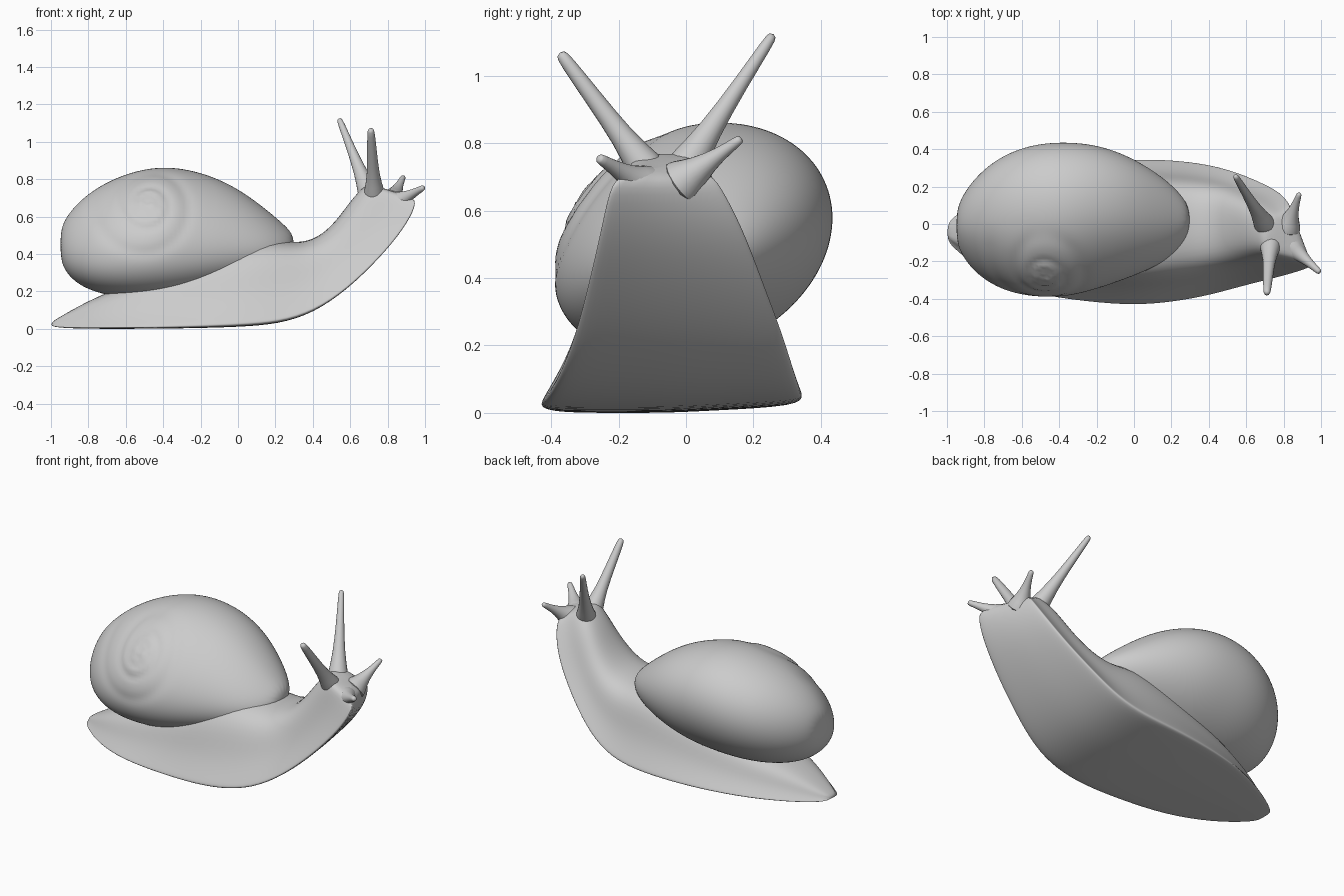
import bpy, bmesh, math
from mathutils import Vector

cube = bpy.data.objects.get("Cube")
if cube:
    bpy.data.objects.remove(cube, do_unlink=True)

GREY = (0.6, 0.6, 0.6, 1)
grey = bpy.data.materials.new("plain grey")
grey.use_nodes = True
grey.diffuse_color = GREY
grey.node_tree.nodes["Principled BSDF"].inputs["Base Color"].default_value = GREY


def loft(name, rings, levels):
    """Skin a list of rings, cap both ends and subdivide smoothly."""
    bm = bmesh.new()
    loops = [[bm.verts.new(p) for p in ring] for ring in rings]
    n = len(loops[0])
    for a, b in zip(loops, loops[1:]):
        for i in range(n):
            j = (i + 1) % n
            bm.faces.new((a[i], a[j], b[j], b[i]))
    bm.faces.new(loops[0])
    bm.faces.new(loops[-1])
    bmesh.ops.recalc_face_normals(bm, faces=bm.faces)
    mesh = bpy.data.meshes.new(name)
    bm.to_mesh(mesh)
    bm.free()
    mesh.materials.append(grey)
    obj = bpy.data.objects.new(name, mesh)
    bpy.context.collection.objects.link(obj)
    bpy.ops.object.select_all(action="DESELECT")
    obj.select_set(True)
    bpy.context.view_layer.objects.active = obj
    mod = obj.modifiers.new("smooth", "SUBSURF")
    mod.levels = mod.render_levels = levels
    bpy.ops.object.modifier_apply(modifier="smooth")
    bpy.ops.object.shade_smooth_by_angle(angle=math.radians(50))
    return obj


# Body: flat sole with sloping flanks, swept up into a slightly turned neck
half = [(0.5, 0), (0.98, 0), (1.03, 0.03), (0.99, 0.09), (0.8, 0.4),
        (0.71, 0.75), (0.5, 0.98)]
section = [(0, 0)] + half + [(0, 1.03)] + [(-u, v) for u, v in reversed(half)]
# sole x, sole z, back x, back z, right edge y, left edge y, turn of left edge
stations = [
    (-1.0, .015, -1.0, .035, -.09, .0, 0),
    (-.95, .005, -.94, .07, -.14, .05, 0),
    (-.8, 0, -.78, .16, -.26, .15, 0),
    (-.55, 0, -.55, .25, -.37, .26, 0),
    (-.25, .003, -.25, .36, -.41, .32, 0),
    (.0, .01, .0, .45, -.43, .34, 0),
    (.22, .025, .17, .475, -.41, .335, .01),
    (.41, .085, .31, .45, -.375, .315, .03),
    (.59, .21, .43, .48, -.325, .28, .06),
    (.76, .375, .53, .575, -.285, .22, .08),
    (.89, .53, .61, .69, -.25, .165, .1),
    (.96, .66, .68, .765, -.225, .1, .12),
    (.945, .71, .72, .775, -.195, .065, .11)]
rings = []
for bx, bz, tx, tz, y0, y1, turn in stations:
    mid, w = (y0 + y1) / 2, (y1 - y0) / 2
    rings.append([(bx + (tx - bx) * v - turn * (u + 1) / 2 * (1 - v),
                   mid + w * (u + .05 * v),
                   bz + (tz - bz) * v + .05 * w * max(0, u) * (1 - v))
                  for u, v in section])
loft("body", rings, 2)

# Shell: leaning oval rings, right side sagging, tapering to the lip
# x, right y, left y, bottom z, top z
shell_rings = [
    (-.95, -.08, .06, .38, .52), (-.925, -.16, .14, .305, .59),
    (-.85, -.26, .25, .23, .685), (-.72, -.345, .36, .18, .78),
    (-.55, -.39, .425, .16, .848), (-.38, -.39, .44, .165, .872),
    (-.2, -.345, .425, .19, .84), (-.03, -.285, .365, .235, .77),
    (.12, -.225, .275, .285, .665), (.23, -.15, .185, .345, .572),
    (.3, -.05, .09, .41, .505)]
rings = []
for x, y0, y1, z0, z1 in shell_rings:
    ry, rz = (y1 - y0) / 2 * 1.025, (z1 - z0) / 2 * 1.025
    ring = []
    for i in range(16):
        c, s = math.cos(math.tau * i / 16), math.sin(math.tau * i / 16)
        sag = .15 * s * max(0, -c)
        ring.append((x, (y0 + y1) / 2 + ry * (c + sag),
                     (z0 + z1) / 2 + rz * (.98 * s + .18 * c)))
    rings.append(ring)
shell = loft("shell", rings, 3)

# Spiral seam pressed into the right flank, with a raised apex
apex = Vector((-.48, .66))
normals = [v.normal.copy() for v in shell.data.vertices]
for v, n in zip(shell.data.vertices, normals):
    d = Vector((v.co.x, v.co.z)) - apex
    if v.co.y < 0:
        turn = (math.log(max(d.length, .02) / .3) / math.log(2)
                + math.atan2(d.y, d.x) / math.tau) % 1
        fade = max(0, 1 - d.length / .36) ** .5 * min(1, -v.co.y / .12)
        seam = math.exp(-((turn - .5) / .2) ** 2)
        v.co += n * fade * (.018 * math.exp(-(d.length / .16) ** 2) - .01 * seam)


# Tentacles: flared at the root, with a blunt tip
def tentacle(name, root, tip, r_root, r_tip):
    root, tip = Vector(root), Vector(tip)
    axis = tip - root
    turn = axis.to_track_quat("Z", "Y")
    rings = []
    for t, r in [(-.05, r_root * 1.2), (.1, r_root), (.3, r_root * .62),
                 (.65, r_tip * 1.4), (.94, r_tip * 1.1), (1, r_tip * .8)]:
        rings.append([root + axis * t + turn @ Vector((r * math.cos(k * math.tau / 10),
                      r * math.sin(k * math.tau / 10), 0)) for k in range(10)])
    loft(name, rings, 1)


tentacle("left_eye_stalk", (.71, -.02, .70), (.54, .26, 1.125), .06, .017)
tentacle("right_eye_stalk", (.73, -.10, .70), (.71, -.375, 1.07), .058, .02)
tentacle("left_feeler", (.82, -.02, .68), (.885, .165, .815), .07, .015)
tentacle("right_feeler", (.84, -.12, .67), (.995, -.26, .757), .065, .016)
